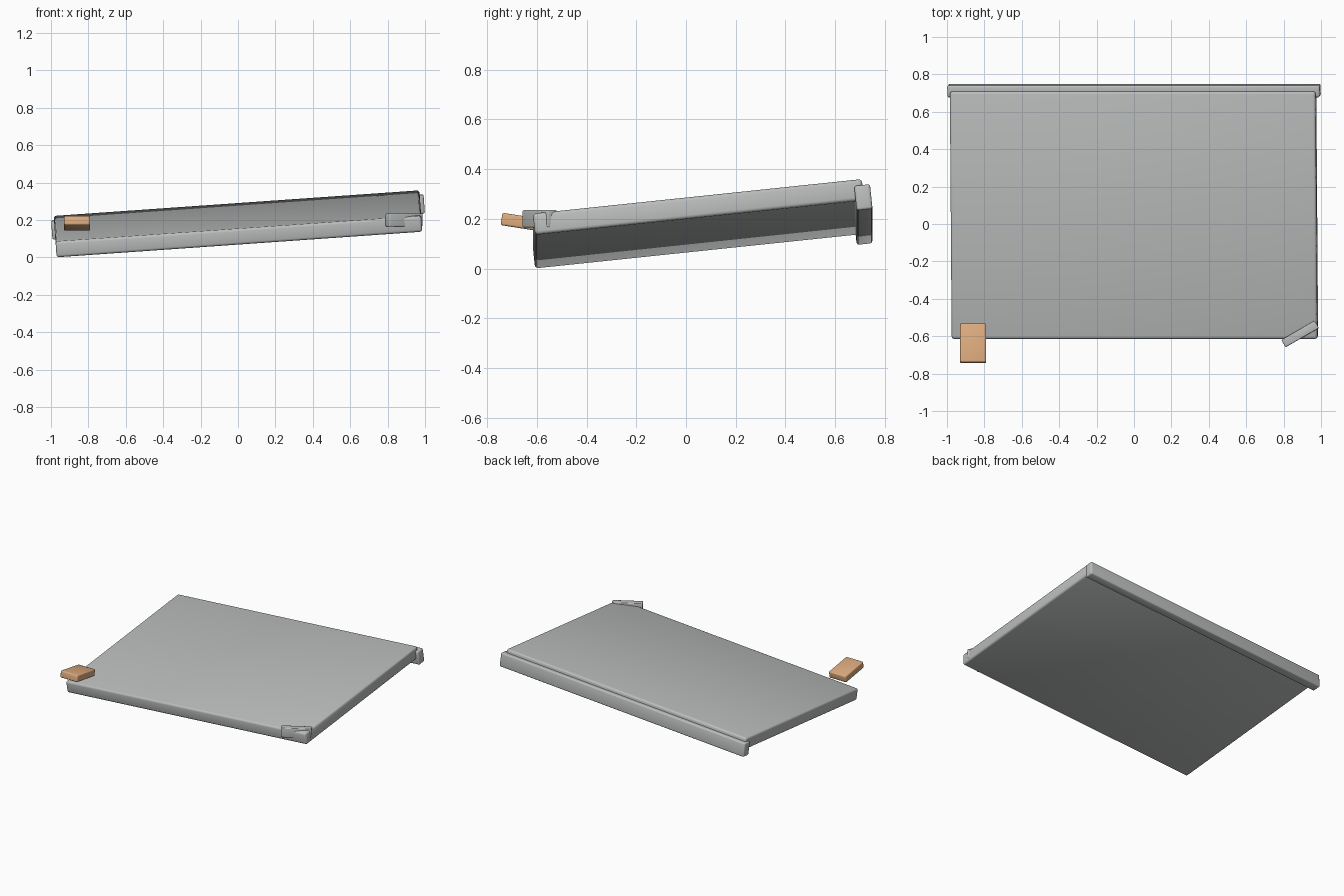
import bpy
from math import radians

if "Cube" in bpy.data.objects:
    bpy.data.objects.remove(bpy.data.objects["Cube"])


def material(name, rgb):
    m = bpy.data.materials.new(name)
    m.diffuse_color = (*rgb, 1.0)
    m.use_nodes = True
    m.node_tree.nodes["Principled BSDF"].inputs["Base Color"].default_value = m.diffuse_color
    return m


grey = material("metal grey", (0.50, 0.51, 0.51))
tan = material("tan orange", (0.72, 0.41, 0.21))


def rounded_box(name, size, location, rotation, mat, bevel):
    """Box with rounded edges, rotation in degrees."""
    bpy.ops.mesh.primitive_cube_add(size=1, location=location)
    ob = bpy.context.object
    ob.name = name
    ob.scale = size
    bpy.ops.object.transform_apply(location=False, rotation=False, scale=True)
    ob.rotation_euler = [radians(a) for a in rotation]
    ob.data.materials.append(mat)
    mod = ob.modifiers.new("rounded edges", 'BEVEL')
    mod.width = bevel
    mod.segments = 3
    bpy.ops.object.modifier_apply(modifier=mod.name)
    bpy.ops.object.shade_smooth_by_angle(angle=radians(35))
    return ob


TILT = (6, -4, 0)  # the panel rises to the back and to the right

# Main tilted panel
rounded_box("panel", (1.96, 1.33, 0.086), (0, 0.05, 0.18), TILT, grey, 0.014)
# Thick bar along the back edge
rounded_box("back_bar", (1.996, 0.064, 0.1), (0, 0.713, 0.217), TILT, grey, 0.01)
# Small angled clip across the front right corner
rounded_box("corner_clip", (0.206, 0.046, 0.07), (0.888, -0.588, 0.2),
            (0, 0, 30), grey, 0.006)
# Coloured tab over the front left corner
rounded_box("front_tab", (0.14, 0.21, 0.05), (-0.86, -0.638, 0.183),
            (-9, 0, 0), tan, 0.008)
